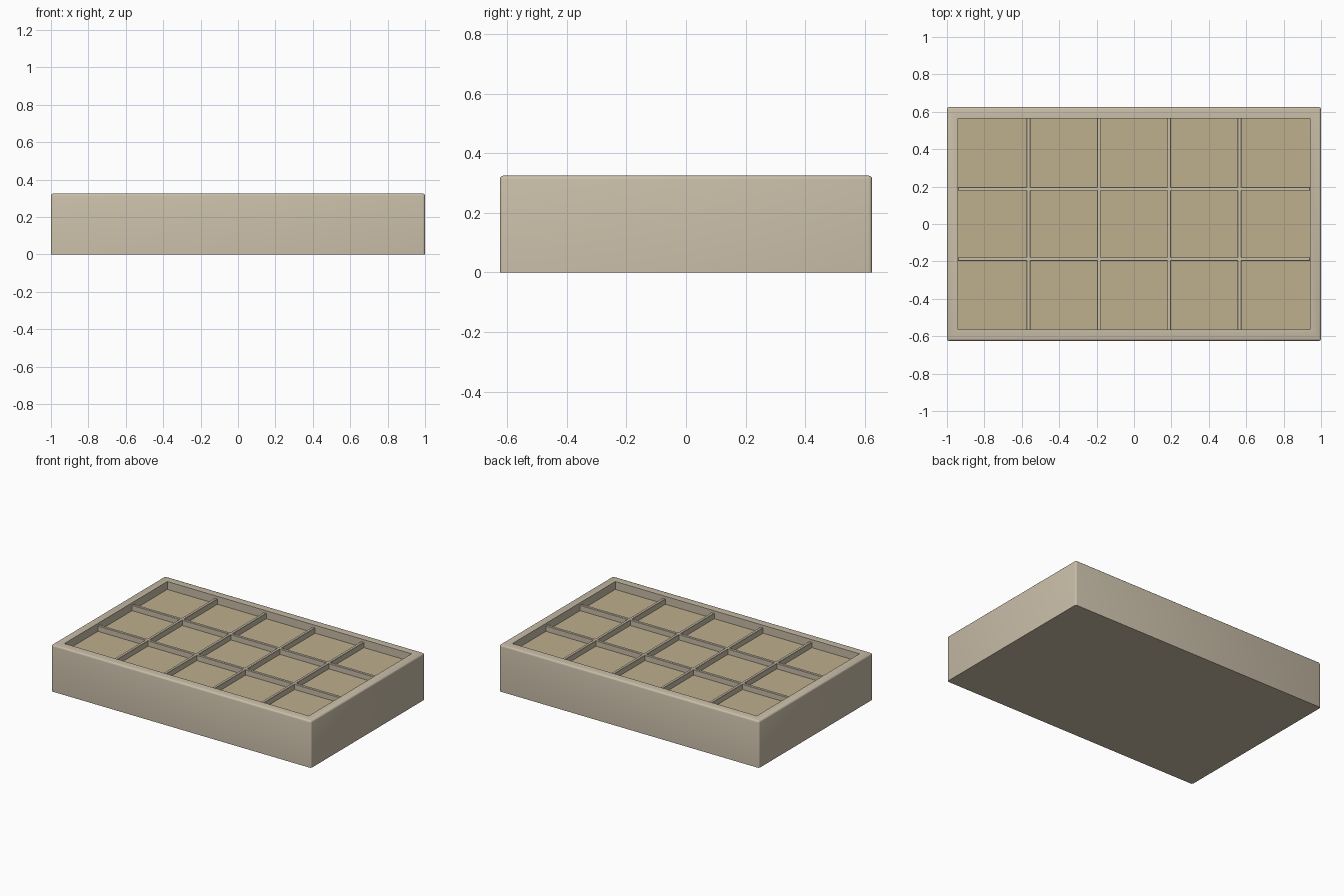
import bpy, bmesh
from mathutils import Matrix

if "Cube" in bpy.data.objects:
    bpy.data.objects.remove(bpy.data.objects["Cube"])

L, W, H = 2.0, 1.25, 0.325     # outer size
RIM, BEV = 0.06, 0.012         # rim width, outer edge rounding
FLOOR, DIV_TOP, DIV_T = 0.27, 0.308, 0.02
IL, IW = L - 2 * RIM, W - 2 * RIM
COLS, ROWS = 5, 3


def material(name, rgb):
    m = bpy.data.materials.new(name)
    m.diffuse_color = (*rgb, 1)
    m.use_nodes = True
    m.node_tree.nodes["Principled BSDF"].inputs["Base Color"].default_value = m.diffuse_color
    return m


frame_mat = material("pale_wood", (0.58, 0.51, 0.39))
lining_mat = material("tan_lining", (0.51, 0.43, 0.27))


def box(bm, size, center):
    m = Matrix.Translation(center) @ Matrix.Diagonal((*size, 1))
    return bmesh.ops.create_cube(bm, size=1, matrix=m)["verts"]


def finish(bm, name, mat):
    me = bpy.data.meshes.new(name)
    bm.to_mesh(me)
    bm.free()
    ob = bpy.data.objects.new(name, me)
    bpy.context.collection.objects.link(ob)
    me.materials.append(mat)
    bpy.ops.object.select_all(action='DESELECT')
    ob.select_set(True)
    bpy.context.view_layer.objects.active = ob
    bpy.ops.object.shade_smooth_by_angle(angle=0.6)
    return ob


# Tray body: rounded block with a shallow pocket sunk into the top
bm = bmesh.new()
box(bm, (L, W, H), (0, 0, H / 2))
outer = [e for e in bm.edges if max(v.co.z for v in e.verts) > H - 1e-4]
bmesh.ops.bevel(bm, geom=outer, offset=BEV, segments=3, profile=0.5, affect='EDGES')
bm.normal_update()
top = max((f for f in bm.faces if f.normal.z > 0.99), key=lambda f: f.calc_area())
bmesh.ops.inset_region(bm, faces=[top], thickness=RIM - BEV, use_even_offset=True)
pocket = bmesh.ops.extrude_discrete_faces(bm, faces=[top])["faces"][0]
for v in pocket.verts:
    v.co.z = FLOOR - 0.01
finish(bm, "tray_body", frame_mat)

# Lining panel that forms the floor of the compartments
bm = bmesh.new()
box(bm, (IL, IW, 0.01), (0, 0, FLOOR - 0.005))
finish(bm, "floor_lining", lining_mat)


# Crossing divider strips
def divider(name, size, x, y):
    bm = bmesh.new()
    h = DIV_TOP - FLOOR
    box(bm, (*size, h), (x, y, FLOOR + h / 2))
    upper = [e for e in bm.edges if all(v.co.z > DIV_TOP - 1e-4 for v in e.verts)]
    bmesh.ops.bevel(bm, geom=upper, offset=0.002, segments=1, affect='EDGES')
    finish(bm, name, frame_mat)


for i in range(1, COLS):
    divider(f"cross_divider_{i}", (DIV_T, IW), -IL / 2 + IL * i / COLS, 0)
for j in range(1, ROWS):
    divider(f"long_divider_{j}", (IL, DIV_T), 0, -IW / 2 + IW * j / ROWS)
